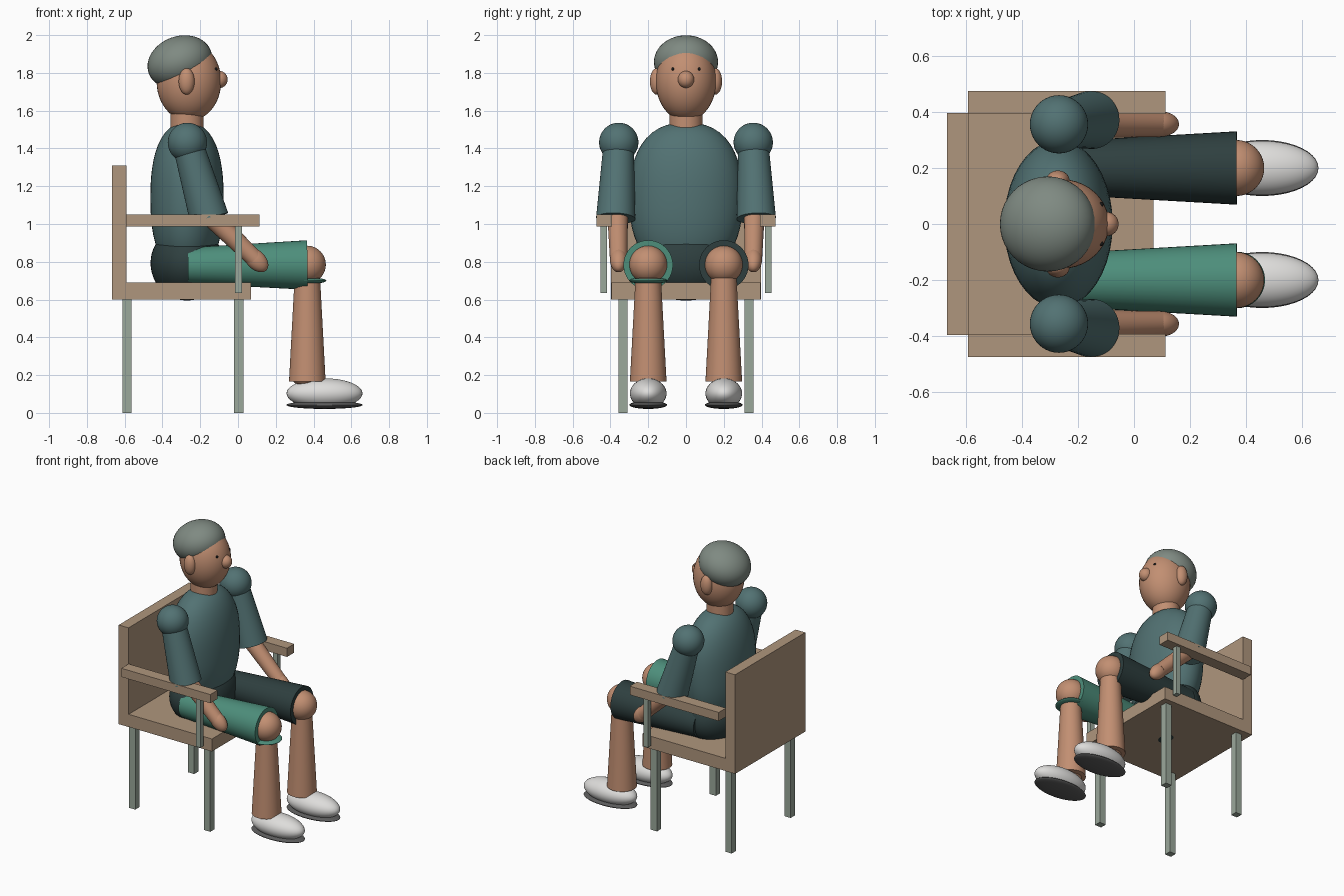
import bpy, bmesh, math
from mathutils import Vector, Matrix

if "Cube" in bpy.data.objects:
    bpy.data.objects.remove(bpy.data.objects["Cube"])


def srgb(*rgb):
    return [((c / 255 + 0.055) / 1.055) ** 2.4 for c in rgb] + [1.0]


def material(name, *rgb):
    m = bpy.data.materials.new(name)
    m.diffuse_color = srgb(*rgb)
    m.use_nodes = True
    m.node_tree.nodes["Principled BSDF"].inputs["Base Color"].default_value = m.diffuse_color
    return m


wood = material("light wood", 175, 150, 125)
metal = material("grey green metal", 155, 168, 155)
skin = material("skin", 194, 143, 114)
hair_grey = material("hair grey", 127, 138, 130)
shirt = material("slate teal shirt", 82, 114, 115)
dark = material("dark trousers", 46, 63, 63)
green = material("green trousers", 77, 142, 123)
white = material("white shoe", 222, 221, 219)
sole_grey = material("sole grey", 92, 92, 92)
black = material("eye black", 25, 25, 25)


def finish(name, bm, mat, smooth=True):
    bmesh.ops.recalc_face_normals(bm, faces=bm.faces)
    me = bpy.data.meshes.new(name)
    bm.to_mesh(me)
    bm.free()
    me.materials.append(mat)
    ob = bpy.data.objects.new(name, me)
    bpy.context.collection.objects.link(ob)
    if smooth:
        bpy.ops.object.select_all(action='DESELECT')
        ob.select_set(True)
        bpy.context.view_layer.objects.active = ob
        bpy.ops.object.shade_smooth_by_angle(angle=math.radians(35))
    return ob


def box(name, mat, x, y, z):
    """Box from (min, max) ranges."""
    bm = bmesh.new()
    bmesh.ops.create_cube(bm, size=1)
    size = [r[1] - r[0] for r in (x, y, z)]
    mid = [(r[1] + r[0]) / 2 for r in (x, y, z)]
    bmesh.ops.scale(bm, vec=size, verts=bm.verts)
    bmesh.ops.translate(bm, vec=mid, verts=bm.verts)
    return finish(name, bm, mat, False)


def ball(name, mat, centre, radii, tilt=0.0, power=2.0):
    """Ellipsoid, tilted about y; a power above 2 makes its height profile squarer."""
    bm = bmesh.new()
    bmesh.ops.create_uvsphere(bm, u_segments=40, v_segments=24, radius=1)
    for v in bm.verts:
        r = math.hypot(v.co.x, v.co.y)
        if r > 1e-5:
            k = max(0.0, 1 - min(1, abs(v.co.z)) ** power) ** (1 / power) / r
            v.co.x *= k
            v.co.y *= k
    mtx = Matrix.Translation(centre) @ Matrix.Rotation(tilt, 4, 'Y') @ Matrix.Diagonal((*radii, 1))
    bmesh.ops.transform(bm, matrix=mtx, verts=bm.verts)
    return finish(name, bm, mat)


def limb(name, mat, start, end, r1, r2):
    """Tapered capped tube between two points."""
    a, b = Vector(start), Vector(end)
    bm = bmesh.new()
    bmesh.ops.create_cone(bm, cap_ends=True, segments=40, radius1=r1, radius2=r2,
                          depth=(b - a).length)
    rot = (b - a).to_track_quat('Z', 'Y').to_matrix().to_4x4()
    bmesh.ops.transform(bm, matrix=Matrix.Translation((a + b) / 2) @ rot, verts=bm.verts)
    return finish(name, bm, mat)


def span(s, lo, hi):
    return (lo, hi) if s > 0 else (-hi, -lo)


# Chair
box("seat", wood, (-0.59, 0.07), (-0.395, 0.395), (0.60, 0.69))
box("backrest", wood, (-0.667, -0.59), (-0.397, 0.397), (0.60, 1.31))

# Trunk and head
ball("hips", dark, (-0.27, 0, 0.793), (0.193, 0.28, 0.198))
ball("torso", shirt, (-0.27, 0, 1.137), (0.194, 0.30, 0.40), power=2.4)
limb("neck", skin, (-0.27, 0, 1.48), (-0.27, 0, 1.62), 0.088, 0.088)
ball("head", skin, (-0.26, 0, 1.755), (0.171, 0.16, 0.21))
ball("hair", hair_grey, (-0.308, 0, 1.857), (0.175, 0.17, 0.137), tilt=math.radians(-20))
ball("nose", skin, (-0.098, 0, 1.765), (0.043, 0.043, 0.045))

for s, side in ((-1, "right"), (1, "left")):
    # Chair supports
    box(side + "_armrest", wood, (-0.592, 0.113), span(s, 0.393, 0.475), (0.988, 1.05))
    box(side + "_arm_post", metal, (-0.015, 0.02), span(s, 0.417, 0.453), (0.635, 0.99))
    box(side + "_front_leg", metal, (-0.02, 0.03), span(s, 0.31, 0.357), (0, 0.60))
    box(side + "_back_leg", metal, (-0.612, -0.564), span(s, 0.31, 0.357), (0, 0.60))

    # Face
    ball(side + "_ear", skin, (-0.272, 0.155 * s, 1.755), (0.042, 0.036, 0.07))
    ball(side + "_eye", black, (-0.117, 0.07 * s, 1.82), (0.008, 0.008, 0.008))

    # Arm
    ball(side + "_shoulder", shirt, (-0.268, 0.356 * s, 1.432), (0.104, 0.104, 0.104))
    limb(side + "_sleeve", shirt, (-0.268, 0.356 * s, 1.432), (-0.152, 0.372 * s, 1.03),
         0.08, 0.104)
    limb(side + "_forearm", skin, (-0.165, 0.362 * s, 1.06), (0.09, 0.357 * s, 0.815),
         0.055, 0.046)
    ball(side + "_hand", skin, (0.095, 0.357 * s, 0.81), (0.078, 0.045, 0.05),
         tilt=math.radians(45))

    # Leg
    y = 0.2 * s
    cloth = green if s < 0 else dark
    limb(side + "_thigh", cloth, (-0.265, y, 0.78), (0.367, y, 0.783), 0.095, 0.131)
    ball(side + "_knee", skin, (0.365, y, 0.785), (0.1, 0.1, 0.1))
    limb(side + "_shin", skin, (0.367, y, 0.165), (0.367, y, 0.76), 0.097, 0.065)
    ball(side + "_ankle", skin, (0.355, y, 0.19), (0.07, 0.07, 0.05))
    ball(side + "_shoe", white, (0.458, y, 0.103), (0.201, 0.097, 0.08))
    ball(side + "_sole", sole_grey, (0.458, y, 0.042), (0.201, 0.1, 0.021))

# Trouser cuff below one knee
ball("right_cuff", green, (0.367, -0.2, 0.70), (0.101, 0.101, 0.017))
